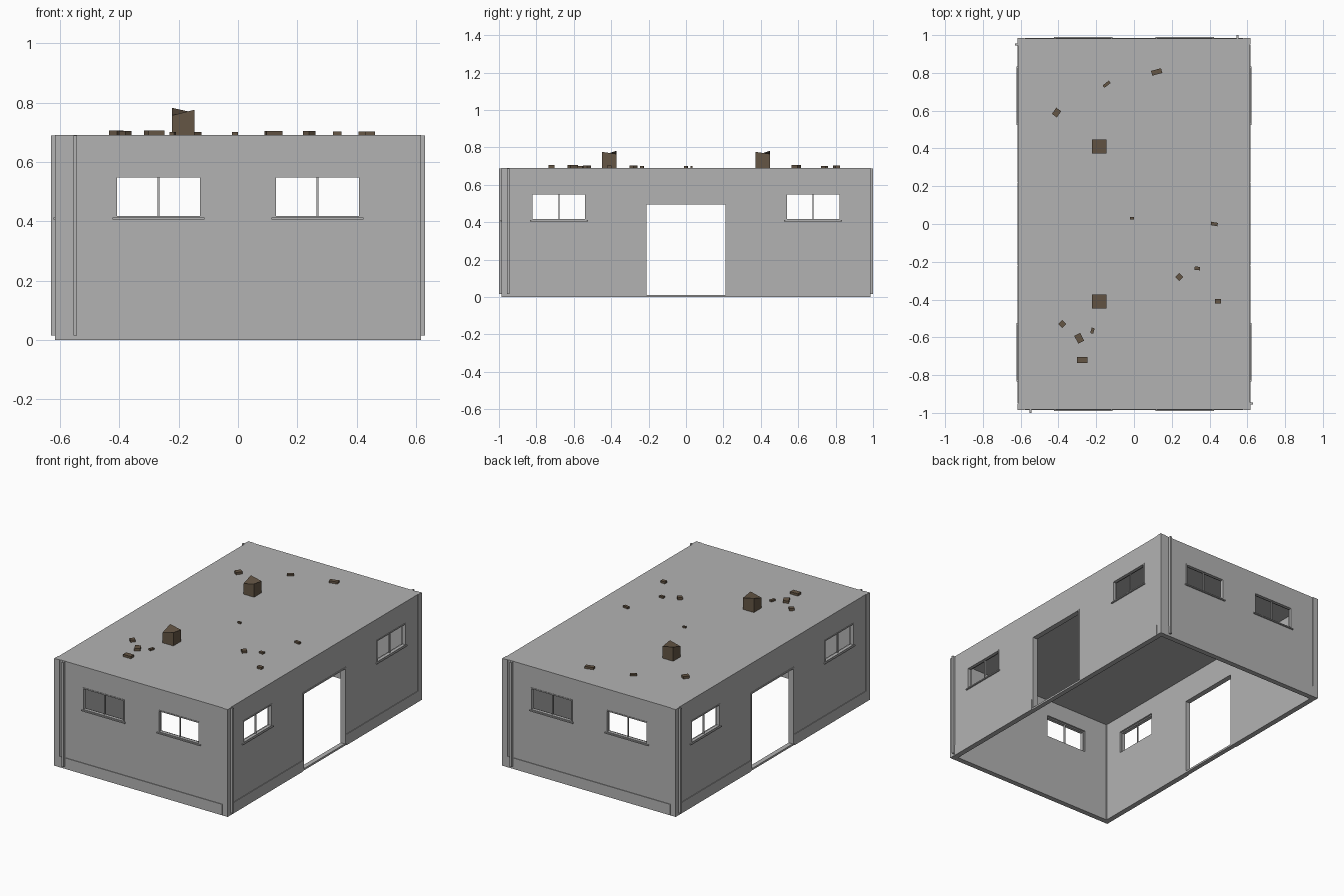
import bpy, bmesh
from math import radians
from mathutils import Matrix, Vector

if "Cube" in bpy.data.objects:
    bpy.data.objects.remove(bpy.data.objects["Cube"], do_unlink=True)


def material(name, rgb):
    m = bpy.data.materials.new(name)
    m.use_nodes = True
    m.diffuse_color = (*rgb, 1)
    m.node_tree.nodes["Principled BSDF"].inputs["Base Color"].default_value = (*rgb, 1)
    return m


concrete = material("grey concrete", (0.45, 0.45, 0.45))
brick = material("brown brick", (0.13, 0.093, 0.06))


def make(name, boxes, mat, matrix=Matrix()):
    """One object from (low corner, high corner) boxes."""
    bm = bmesh.new()
    for lo, hi in boxes:
        lo, hi = Vector(lo), Vector(hi)
        place = matrix @ Matrix.Translation((lo + hi) / 2) @ Matrix.Diagonal((*(hi - lo), 1))
        bmesh.ops.create_cube(bm, size=1, matrix=place)
    mesh = bpy.data.meshes.new(name)
    bm.to_mesh(mesh)
    bm.free()
    mesh.materials.append(mat)
    ob = bpy.data.objects.new(name, mesh)
    bpy.context.collection.objects.link(ob)
    return ob


HX, HY, TOP, THICK = 0.613, 0.982, 0.69, 0.03
WIN_W, WIN_LO, WIN_HI = 0.147, 0.412, 0.555
DOOR_W, DOOR_LO, DOOR_HI = 0.215, 0.012, 0.50
FRONT_WIN, SIDE_WIN = 0.268, 0.68

# Hollow shell, open underneath, with window and door openings cut through
shell = make("building_shell", [((-HX, -HY, 0), (HX, HY, TOP))], concrete)
cutters = [make("room_cutter", [((-HX + THICK, -HY + THICK, -1),
                                 (HX - THICK, HY - THICK, TOP - THICK))], concrete)]
for s in (-1, 1):
    c = s * FRONT_WIN
    cutters.append(make("end_window_cutter", [((c - WIN_W, -2, WIN_LO), (c + WIN_W, 2, WIN_HI))], concrete))
    c = s * SIDE_WIN
    cutters.append(make("side_window_cutter", [((-2, c - WIN_W, WIN_LO), (2, c + WIN_W, WIN_HI))], concrete))
cutters.append(make("door_cutter", [((-2, -DOOR_W, DOOR_LO), (2, DOOR_W, DOOR_HI))], concrete))
bpy.context.view_layer.objects.active = shell
for cutter in cutters:
    cutter.hide_render = True
    mod = shell.modifiers.new("opening", 'BOOLEAN')
    mod.operation, mod.solver, mod.object = 'DIFFERENCE', 'EXACT', cutter
    bpy.ops.object.modifier_apply(modifier=mod.name)
for cutter in cutters:
    bpy.data.objects.remove(cutter, do_unlink=True)


def window_boxes(c, d):
    """Frame, middle bar and sill, in wall space where -y is outward."""
    rim, a, b = 0.007, -d - 0.003, -d + 0.018
    l, r = c - WIN_W, c + WIN_W
    return [((l, a, WIN_LO), (l + rim, b, WIN_HI)),
            ((r - rim, a, WIN_LO), (r, b, WIN_HI)),
            ((l, a, WIN_HI - rim), (r, b, WIN_HI)),
            ((l, a, WIN_LO), (r, b, WIN_LO + 0.005)),
            ((c - 0.003, -d + 0.008, WIN_LO), (c + 0.003, b, WIN_HI)),
            ((l - 0.008, -d - 0.009, WIN_LO - 0.007), (r + 0.008, b, WIN_LO))]


# Trim for each wall, turned a quarter at a time
for k, wall in enumerate(("front", "right", "back", "left")):
    turn = Matrix.Rotation(radians(90 * k), 4, 'Z')
    is_side = k % 2
    d, half = (HX, HY) if is_side else (HY, HX)
    place = SIDE_WIN if is_side else FRONT_WIN
    for s, label in ((-1, "first"), (1, "second")):
        make(f"{wall}_{label}_window", window_boxes(s * place, d), concrete, turn)

    # Base band, broken at the doorway
    end = half - 0.035
    spans = [(-end, -DOOR_W - 0.008), (DOOR_W + 0.008, end)] if is_side else [(-end, end)]
    make(f"{wall}_plinth", [((a, -d - 0.004, 0), (b, -d, 0.07)) for a, b in spans], concrete, turn)

    # Downpipe beside the corner
    pipe = -0.95 if is_side else -0.548
    make(f"{wall}_downpipe", [((pipe - 0.006, -d - 0.018, 0.015),
                               (pipe + 0.006, -d, TOP - 0.002))], concrete, turn)

    if is_side:
        a, b = -d - 0.004, -d + THICK
        make(f"{wall}_door_frame", [
            ((-DOOR_W - 0.004, a, DOOR_LO), (-DOOR_W + 0.005, b, DOOR_HI)),
            ((DOOR_W - 0.005, a, DOOR_LO), (DOOR_W + 0.004, b, DOOR_HI)),
            ((-DOOR_W - 0.004, a, DOOR_HI - 0.005), (DOOR_W + 0.004, b, DOOR_HI + 0.004))],
            concrete, turn)

# Corner pilasters
for sx in (-1, 1):
    for sy in (-1, 1):
        x0, x1 = sorted((sx * (HX - 0.033), sx * (HX + 0.004)))
        y0, y1 = sorted((sy * (HY - 0.033), sy * (HY + 0.004)))
        name = ("front" if sy < 0 else "back") + ("_right" if sx < 0 else "_left") + "_pilaster"
        make(name, [((x0, y0, 0), (x1, y1, TOP))], concrete)

# Broken chimneys with a skewed top
for y, label in ((-0.41, "front"), (0.41, "back")):
    chimney = make(f"{label}_chimney", [((-0.222, y - 0.038, TOP), (-0.146, y + 0.038, 0.77))], brick)
    for v in chimney.data.vertices:
        if v.co.z > TOP + 0.01:
            left, back = v.co.x < -0.18, v.co.y > y
            v.co.z = (0.782 if back else 0.757) if left else (0.765 if back else 0.776)

# Brick rubble on the roof: x, y, length, width, turn
rubble = [(-0.41, 0.59, .04, .032, 55), (-0.145, 0.74, .042, .016, 38),
          (0.12, 0.805, .055, .026, 15), (-0.01, 0.03, .02, .012, 0),
          (0.425, 0, .036, .018, -10), (0.335, -0.235, .028, .018, -5),
          (0.24, -0.28, .03, .03, 45), (0.445, -0.41, .032, .024, 0),
          (-0.38, -0.53, .03, .03, 45), (-0.22, -0.565, .03, .016, 75),
          (-0.29, -0.605, .046, .035, -62), (-0.275, -0.72, .055, .032, 0)]
for i, (x, y, l, w, angle) in enumerate(rubble):
    spot = Matrix.Translation((x, y, TOP)) @ Matrix.Rotation(radians(angle), 4, 'Z')
    make(f"rubble_{i + 1}", [((-l / 2, -w / 2, 0), (l / 2, w / 2, 0.007 + w / 4))], brick, spot)
